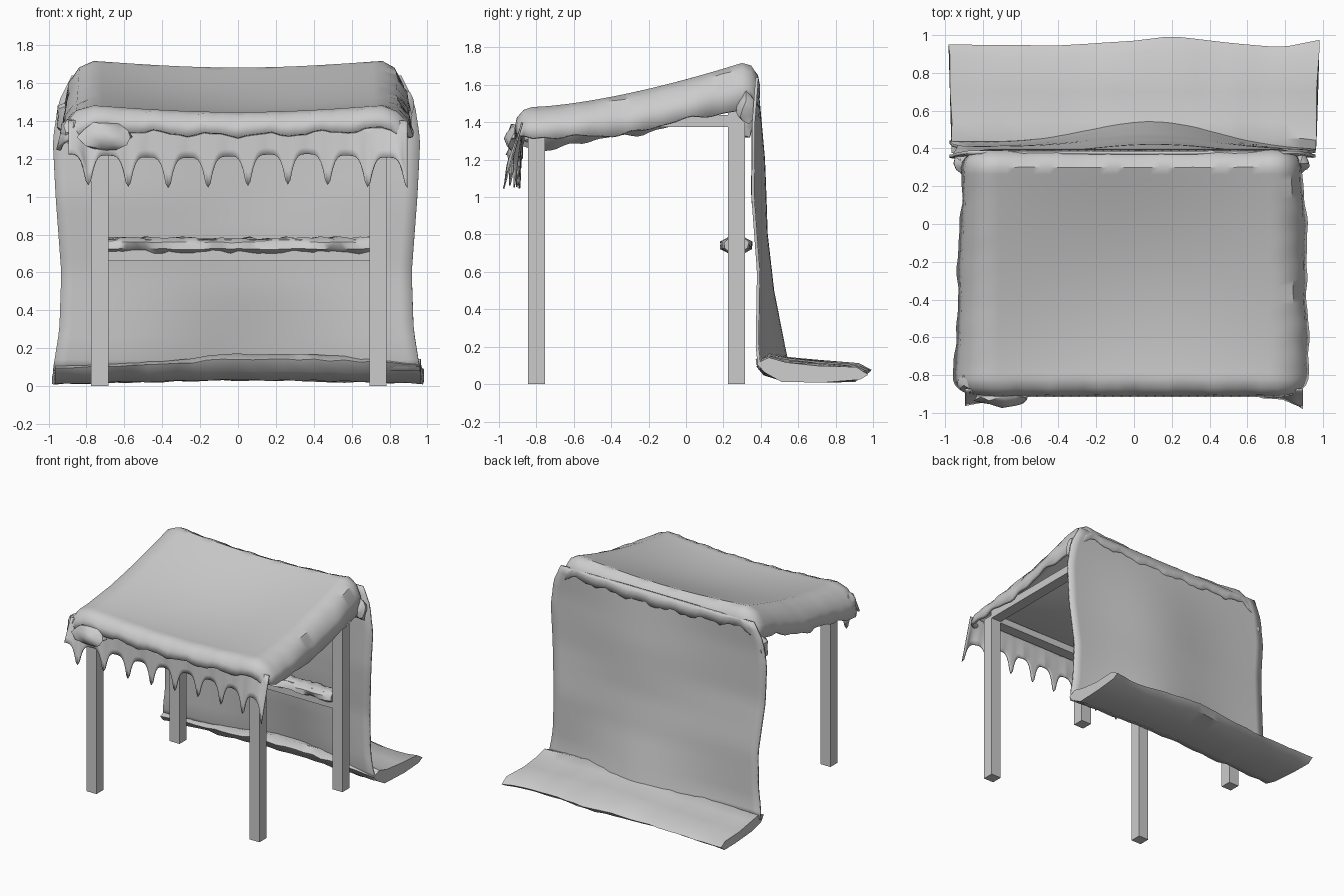
import bpy
import bmesh
import math
import random
from mathutils import Vector

random.seed(4)
default_cube = bpy.data.objects.get("Cube")
if default_cube:
    bpy.data.objects.remove(default_cube, do_unlink=True)

grey = bpy.data.materials.new("plain grey")
grey.use_nodes = True
colour = (0.6, 0.6, 0.6, 1)
grey.diffuse_color = colour
grey.node_tree.nodes["Principled BSDF"].inputs["Base Color"].default_value = colour


def jitter(amount):
    return random.uniform(-amount, amount)


def ragged(s):
    """Uneven wave, about -1 to 1, for torn hems."""
    return 0.5 * math.sin(9 * s + 1) + 0.3 * math.sin(21 * s) + 0.2 * math.sin(37 * s + 2)


def lerp_points(points, t):
    """Piecewise-linear value from rising (t, value) pairs."""
    for (t0, a), (t1, b) in zip(points, points[1:]):
        if t <= t1:
            return a + (b - a) * max(0, (t - t0) / (t1 - t0))
    return points[-1][1]


def finish(name, bm, smooth=False):
    mesh = bpy.data.meshes.new(name)
    bm.to_mesh(mesh)
    bm.free()
    obj = bpy.data.objects.new(name, mesh)
    bpy.context.collection.objects.link(obj)
    mesh.materials.append(grey)
    if smooth:
        bpy.ops.object.select_all(action="DESELECT")
        obj.select_set(True)
        bpy.context.view_layer.objects.active = obj
        bpy.ops.object.shade_smooth_by_angle(angle=math.radians(40))
    return obj


def box(name, low, high):
    bm = bmesh.new()
    bmesh.ops.create_cube(bm, size=1)
    low, high = Vector(low), Vector(high)
    for v in bm.verts:
        v.co = (low + high) / 2 + v.co * (high - low)
    finish(name, bm)


def sheet(name, nu, nv, place, thickness):
    """Cloth grid: place(u, v) gives a point for u, v in 0..1."""
    bm = bmesh.new()
    grid = [[bm.verts.new(place(i / nu, j / nv)) for j in range(nv + 1)]
            for i in range(nu + 1)]
    for a, b in zip(grid, grid[1:]):
        for j in range(nv):
            bm.faces.new((a[j], b[j], b[j + 1], a[j + 1]))
    obj = finish(name, bm, True)
    solid = obj.modifiers.new("cloth thickness", "SOLIDIFY")
    solid.thickness = thickness
    solid.offset = 0


def loft(name, sections):
    """Closed solid through rings of points."""
    bm = bmesh.new()
    rings = [[bm.verts.new(p) for p in ring] for ring in sections]
    n = len(rings[0])
    for a, b in zip(rings, rings[1:]):
        for j in range(n):
            k = (j + 1) % n
            bm.faces.new((a[j], a[k], b[k], b[j]))
    bm.faces.new(rings[0])
    bm.faces.new(rings[-1])
    bmesh.ops.recalc_face_normals(bm, faces=bm.faces)
    finish(name, bm, True)


# Wooden frame
HALF = 0.045
for side, x in (("right", -0.73), ("left", 0.74)):
    for place, y, top in (("front", -0.8, 1.4), ("back", 0.27, 1.5)):
        box(f"{place}_{side}_leg", (x - HALF, y - HALF, 0), (x + HALF, y + HALF, top))
    box(f"{side}_rail", (x - HALF, -0.76, 1.375), (x + HALF, 0.23, 1.44))
for place, y in (("front", -0.8), ("back", 0.27)):
    box(f"{place}_rail", (-0.69, y - HALF, 1.365), (0.7, y + HALF, 1.42))
box("back_crossbar", (-0.69, 0.225, 0.66), (0.7, 0.315, 0.775))


# Sloping roof cloth, sagging in the middle, with rolled ragged edges
def roof(u, v):
    a, b = 2 * u - 1, 2 * v - 1
    flat = 0.85
    ox, oy = (max(0, (abs(t) - flat) / (1 - flat)) for t in (a, b))
    reach = math.hypot(ox, oy)
    out = min(1, reach)
    x = 0.76 * max(-1, min(1, a / flat))
    y = -0.26 + 0.56 * max(-1, min(1, b / flat))
    t = max(0, (y + 0.82) / 1.12)
    z = 1.47 + 0.235 * t ** 1.5
    z -= (0.035 + 0.035 * math.sin(math.pi * t)) * math.cos(math.pi * x / 1.52)
    if out > 0:
        side_drop = 0.21 if a < 0 else 0.16 + 0.07 * t
        front_drop = 0.11 if b < 0 else 0.13
        drop = (side_drop * ox + front_drop * oy) / (ox + oy)
        z -= drop * (1 - math.cos(out * math.pi / 2))
        spread = math.sin(out * math.pi / 2) / reach
        wide = 0.18 - 0.04 * t if a < 0 else 0.15 - 0.03 * t ** 3
        x += math.copysign(wide * ox * spread, a)
        y += math.copysign(0.085 * oy * spread, b)
        wave = ragged(x * 1.3 + y * 1.1 + a)
        x += 0.012 * wave * ox
        z += 0.022 * wave * out
    return x, y, z


sheet("roof_cloth", 40, 40, roof, 0.024)


# Scalloped fringe below the front hem
def fringe(u, v):
    x = -0.895 + 1.79 * u
    d = abs((u * 8.5 + 0.5) % 1 * 2 - 1)
    bottom = 1.215 - 0.16 * min(1, 1.1 * d) ** 4 + 0.01 * math.sin(5 * x)
    z = 1.4 + (bottom - 1.4) * v
    y = -0.875 - 0.08 * v * (x / 0.88) ** 4 - 0.015 * v * d
    return x, y, z


sheet("front_fringe", 136, 5, fringe, 0.008)

# Hanging back cloth, bulging backwards towards the ground
WIDTH = [(0.08, 0.97), (0.3, 0.935), (0.6, 0.925), (1, 0.955),
         (1.3, 0.97), (1.5, 0.94), (1.64, 0.87)]
EDGE_Y = [(0.08, 0.41), (0.2, 0.395), (0.6, 0.395), (1, 0.355), (1.4, 0.36), (1.64, 0.38)]
MIDDLE_Y = [(0.08, 0.55), (0.2, 0.525), (0.5, 0.465), (0.8, 0.43),
            (1.2, 0.415), (1.64, 0.375)]


def back(u, v):
    a, z = 2 * u - 1, 0.08 + 1.56 * v
    mix = math.exp(-((a - 0.12) / 0.5) ** 2)
    edge, middle = lerp_points(EDGE_Y, z), lerp_points(MIDDLE_Y, z)
    y = edge + (middle - edge) * mix - 0.025 * a * max(0, 1 - z)
    return a * lerp_points(WIDTH, z) - 0.008, y, z


sheet("back_cloth", 28, 26, back, 0.016)

# Thick fold of cloth lying on the ground behind
FOLD = [(0.38, 0.12), (0.42, 0.06), (0.52, 0.015), (0.75, 0.012), (0.92, 0.02),
        (0.965, 0.055), (0.9, 0.09), (0.7, 0.105), (0.54, 0.12), (0.45, 0.145)]
BACK_SHIFT = [(-1, -0.015), (-0.4, -0.02), (0, 0.005), (0.2, 0.03),
              (0.55, -0.01), (0.8, -0.03), (1, 0.01)]
RISE = [(-1, 0.8), (-0.35, 0.85), (-0.1, 1.05), (0.3, 1.08), (1, 0.97)]
sections = []
for i in range(25):
    a = i / 12 - 1
    ring = []
    for y, z in FOLD:
        shift = lerp_points(BACK_SHIFT, a) if y > 0.8 else jitter(0.008)
        ring.append((a * (0.95 + 0.03 * y) + jitter(0.005), y + shift,
                     max(0, z * lerp_points(RISE, a) + jitter(0.005)
                         + 0.015 * (1 - a * a))))
    sections.append(ring)
loft("ground_fold", sections)

# Crumpled cloth draped along the crossbar
sections = []
for i in range(29):
    ring = []
    for j in range(8):
        t = j * math.pi / 4 + 0.39
        r = 1 + jitter(0.22)
        ring.append((-0.685 + 1.38 * i / 28 + jitter(0.012) * (0 < i < 28),
                     0.268 + 0.078 * r * math.cos(t),
                     0.742 + 0.044 * r * math.sin(t)))
    sections.append(ring)
loft("crossbar_cloth", sections)


# Bunched knots of cloth at the corners
def knot(name, centre, size):
    bm = bmesh.new()
    bmesh.ops.create_icosphere(bm, subdivisions=2, radius=1)
    for v in bm.verts:
        k = 1 + jitter(0.25)
        v.co = Vector([c + p * s * k for c, p, s in zip(centre, v.co, size)])
    finish(name, bm, True)


knot("front_right_knot", (-0.7, -0.915, 1.315), (0.13, 0.055, 0.075))
knot("front_right_tuck", (-0.88, -0.83, 1.34), (0.05, 0.07, 0.07))
knot("back_right_knot", (-0.9, 0.32, 1.42), (0.055, 0.06, 0.1))
knot("back_left_knot", (0.88, 0.32, 1.47), (0.045, 0.05, 0.08))
